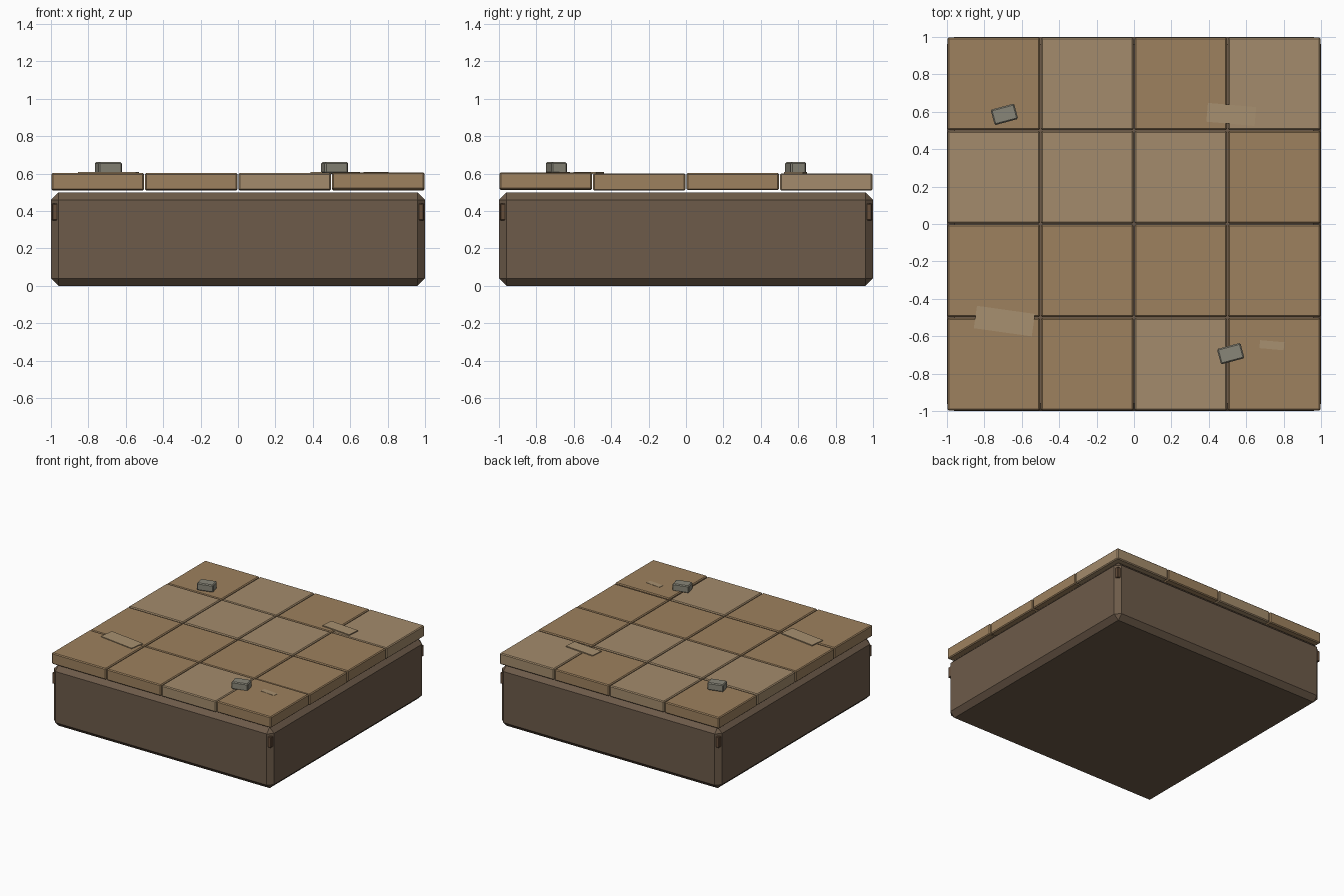
import bpy, bmesh
from math import radians
from mathutils import Matrix

if "Cube" in bpy.data.objects:
    bpy.data.objects.remove(bpy.data.objects["Cube"])


def material(name, rgb):
    m = bpy.data.materials.new(name)
    m.diffuse_color = (*rgb, 1)
    m.use_nodes = True
    m.node_tree.nodes["Principled BSDF"].inputs["Base Color"].default_value = m.diffuse_color
    return m


EARTH = material("dark_earth", (0.153, 0.104, 0.067))
PEG = material("peg_brown", (0.13, 0.075, 0.042))
TILE = material("tile_tan", (0.34, 0.22, 0.112))
TILE_LIGHT = material("tile_light", (0.37, 0.26, 0.15))
SAND = material("sand", (0.39, 0.28, 0.16))
STONE = material("stone_grey", (0.25, 0.24, 0.19))


def block(name, size, centre, mat, bevel=0.0, turn=0.0):
    """Flat-faced box with an optional single-segment chamfer."""
    bm = bmesh.new()
    bmesh.ops.create_cube(bm, size=1, matrix=Matrix.Diagonal((*size, 1)))
    if bevel:
        bmesh.ops.bevel(bm, geom=bm.edges[:], offset=bevel, segments=1,
                        affect='EDGES', profile=0.5)
    mesh = bpy.data.meshes.new(name)
    bm.to_mesh(mesh)
    bm.free()
    mesh.materials.append(mat)
    ob = bpy.data.objects.new(name, mesh)
    ob.location = centre
    ob.rotation_euler.z = radians(turn)
    bpy.context.collection.objects.link(ob)
    return ob


# chamfered base
block("base", (2, 2, 0.5), (0, 0, 0.25), EARTH, 0.04)

# pegs on the four corner chamfers
for sx in (-1, 1):
    for sy in (-1, 1):
        block("corner_peg", (0.03, 0.03, 0.09), (sx * 0.979, sy * 0.979, 0.395), PEG, 0.004)

# floating 4 x 4 paving tiles, rows listed back to front (L = lighter)
for r, row in enumerate(("DLDL", "LLLD", "DDDD", "DDLD")):
    for c, tone in enumerate(row):
        lift = 0.006 if (r, c) == (3, 3) else 0.002 * ((r + 2 * c) % 2)
        block("tile", (0.494, 0.494, 0.092),
              (-0.75 + 0.5 * c, 0.75 - 0.5 * r, 0.555 + lift),
              TILE_LIGHT if tone == "L" else TILE, 0.007)

# thin sand patches: x, y, width, depth, turn
for x, y, w, d, turn in ((-0.693, -0.519, 0.313, 0.121, -8),
                         (0.52, 0.586, 0.259, 0.101, -5),
                         (0.737, -0.648, 0.13, 0.043, -5)):
    block("sand_patch", (w, d, 0.01), (x, y, 0.604), SAND, 0, turn)

# loose stones
for x, y in ((-0.693, 0.586), (0.517, -0.693)):
    block("stone", (0.13, 0.085, 0.06), (x, y, 0.631), STONE, 0.007, 15)
